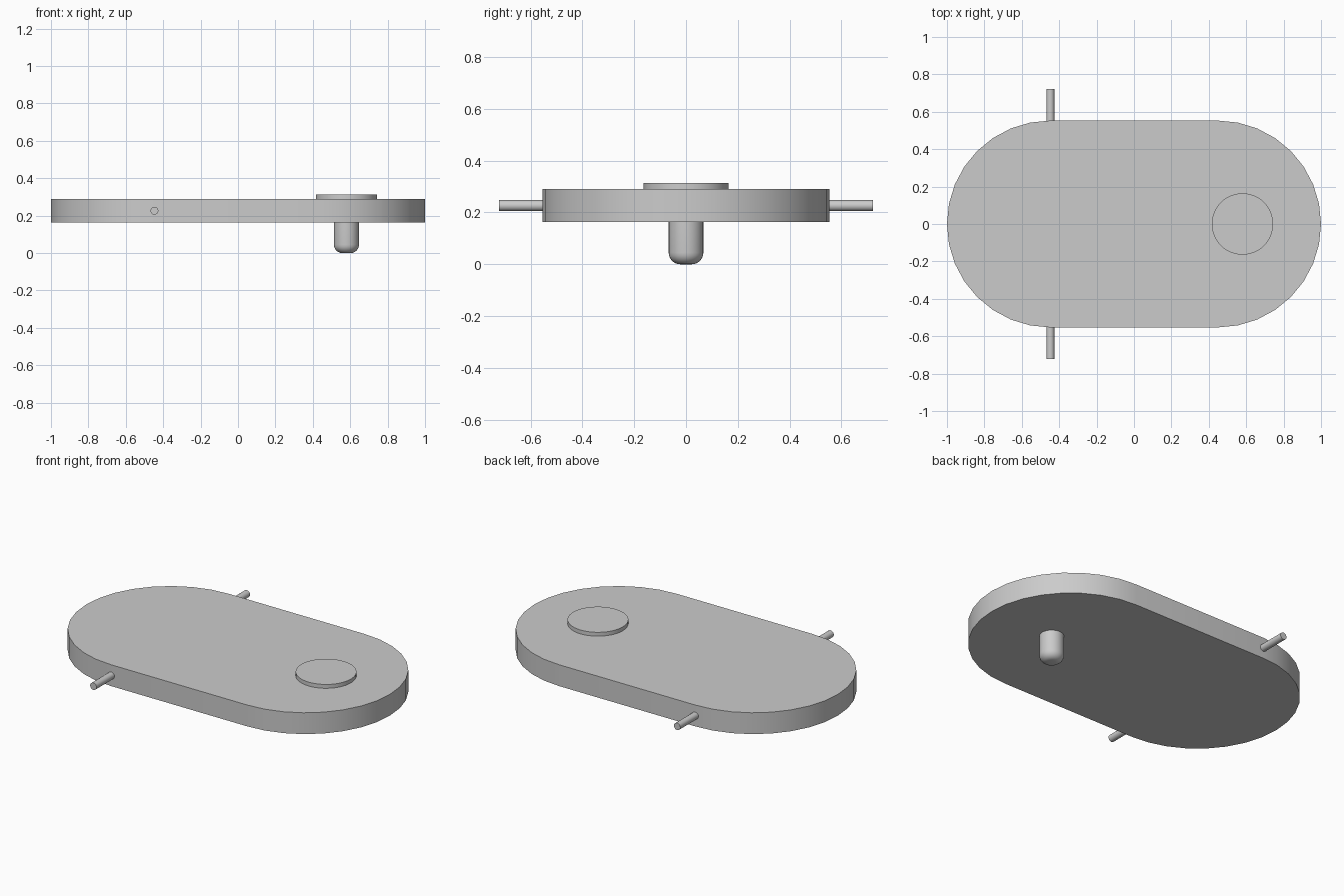
import bpy, bmesh, math
from mathutils import Vector

cube = bpy.data.objects.get("Cube")
if cube:
    bpy.data.objects.remove(cube, do_unlink=True)

grey = bpy.data.materials.new("plain_grey")
grey.use_nodes = True
colour = (0.6, 0.6, 0.6, 1)
grey.diffuse_color = colour
grey.node_tree.nodes["Principled BSDF"].inputs["Base Color"].default_value = colour


def finish(obj):
    """Apply the colour and smooth the round sides, keeping the rims sharp."""
    obj.data.materials.clear()
    obj.data.materials.append(grey)
    bpy.ops.object.select_all(action="DESELECT")
    obj.select_set(True)
    bpy.context.view_layer.objects.active = obj
    bpy.ops.object.shade_smooth_by_angle(angle=math.radians(30))


def extrude_outline(name, points, bottom, top):
    bm = bmesh.new()
    face = bm.faces.new([bm.verts.new((x, y, bottom)) for x, y in points])
    new = bmesh.ops.extrude_face_region(bm, geom=[face])["geom"]
    verts = [v for v in new if isinstance(v, bmesh.types.BMVert)]
    bmesh.ops.translate(bm, verts=verts, vec=Vector((0, 0, top - bottom)))
    bmesh.ops.recalc_face_normals(bm, faces=bm.faces)
    mesh = bpy.data.meshes.new(name)
    bm.to_mesh(mesh)
    bm.free()
    obj = bpy.data.objects.new(name, mesh)
    bpy.context.collection.objects.link(obj)
    finish(obj)


def lathe(name, x, profile, steps=32):
    """Spin a closed (radius, z) profile about a vertical axis."""
    bm = bmesh.new()
    verts = [bm.verts.new((r, 0, z)) for r, z in profile]
    edges = [bm.edges.new(pair) for pair in zip(verts, verts[1:])]
    bmesh.ops.spin(bm, geom=verts + edges, cent=(0, 0, 0), axis=(0, 0, 1),
                   angle=math.tau, steps=steps)
    bmesh.ops.remove_doubles(bm, verts=bm.verts, dist=0.0001)
    bmesh.ops.recalc_face_normals(bm, faces=bm.faces)
    mesh = bpy.data.meshes.new(name)
    bm.to_mesh(mesh)
    bm.free()
    obj = bpy.data.objects.new(name, mesh)
    obj.location.x = x
    bpy.context.collection.objects.link(obj)
    finish(obj)


# Main plate: a slab with half-round ends
end_radius, end_x = 0.553, 0.447
bottom, top = 0.163, 0.29
outline = []
for side, start in ((1, -math.pi / 2), (-1, math.pi / 2)):
    for i in range(17):
        a = start + math.pi * i / 16
        outline.append((side * end_x + end_radius * math.cos(a),
                        end_radius * math.sin(a)))
extrude_outline("plate", outline, bottom, top)

# Raised round button on top
knob_x = 0.58
lathe("button", knob_x, [(0, top - 0.02), (0.164, top - 0.02), (0.164, 0.313), (0, 0.313)], 48)

# Peg below the button, with a rounded tip
radius, fillet = 0.067, 0.045
profile = [(0, 0)]
for i in range(7):
    a = math.pi / 2 * i / 6
    profile.append((radius - fillet + fillet * math.sin(a), fillet - fillet * math.cos(a)))
profile += [(radius, bottom + 0.02), (0, bottom + 0.02)]
lathe("peg", knob_x, profile)

# Hinge pins on both long sides
for name, side in (("front_pin", -1), ("back_pin", 1)):
    inner, outer = end_radius - 0.03, 0.722
    bpy.ops.mesh.primitive_cylinder_add(
        vertices=24, radius=0.021, depth=outer - inner,
        location=(-end_x, side * (inner + outer) / 2, (bottom + top) / 2),
        rotation=(math.pi / 2, 0, 0))
    pin = bpy.context.object
    pin.name = name
    finish(pin)
